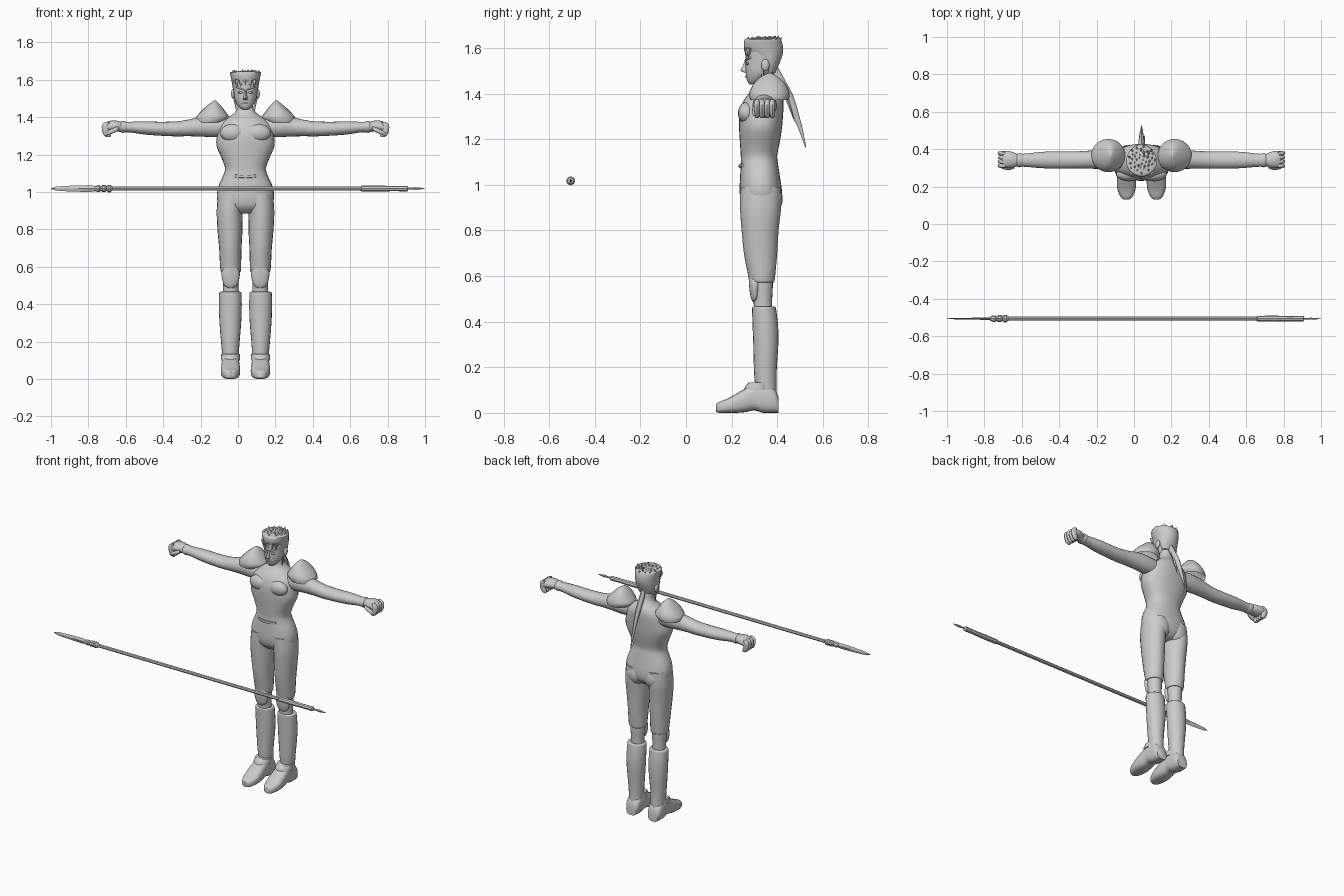
import bpy, bmesh, math, random
from mathutils import Vector, Matrix

random.seed(4)
CX = 0.04                       # centre line of the figure
grey = bpy.data.materials.new("plain_grey")
grey.diffuse_color = (0.6, 0.6, 0.6, 1)


def finish(name, bm, angle=45):
    bmesh.ops.recalc_face_normals(bm, faces=bm.faces)
    me = bpy.data.meshes.new(name)
    bm.to_mesh(me)
    bm.free()
    me.materials.append(grey)
    ob = bpy.data.objects.new(name, me)
    bpy.context.collection.objects.link(ob)
    bpy.ops.object.select_all(action='DESELECT')
    ob.select_set(True)
    bpy.context.view_layer.objects.active = ob
    bpy.ops.object.shade_smooth_by_angle(angle=math.radians(angle))
    return ob


def blend(rings, steps):
    """Catmull-Rom interpolation of the ring parameters."""
    out = []
    for i in range(len(rings) - 1):
        p = [rings[max(0, min(len(rings) - 1, i + k))] for k in (-1, 0, 1, 2)]
        for s in range(steps):
            t = s / steps
            out.append([0.5 * (2 * b + (c - a) * t + (2 * a - 5 * b + 4 * c - d) * t * t
                               + (3 * b - a - 3 * c + d) * t ** 3) for a, b, c, d in zip(*p)])
    return out + [list(rings[-1])]


def loft(name, axis, rings, sides=20, steps=3, power=2.0, side=1, x0=CX, caps=True, angle=45):
    """Rings are (position along axis, centre a, centre b, radius a, radius b)."""
    bm = bmesh.new()
    rows = []
    for t, a, b, ra, rb in blend(rings, steps):
        row = []
        for k in range(sides):
            w = 2 * math.pi * k / sides
            c, s = math.cos(w), math.sin(w)
            u = a + max(ra, 0.001) * math.copysign(abs(c) ** (2 / power), c)
            v = b + max(rb, 0.001) * math.copysign(abs(s) ** (2 / power), s)
            x, y, z = {'x': (t, u, v), 'y': (u, t, v), 'z': (u, v, t)}[axis]
            row.append(bm.verts.new((x0 + side * x, y, z)))
        rows.append(row)
    for r, q in zip(rows, rows[1:]):
        for k in range(sides):
            j = (k + 1) % sides
            bm.faces.new((r[k], r[j], q[j], q[k]))
    if caps:
        bm.faces.new(rows[0])
        bm.faces.new(rows[-1])
    return finish(name, bm, angle)


def ball(name, loc, size):
    bm = bmesh.new()
    bmesh.ops.create_uvsphere(bm, u_segments=18, v_segments=12, radius=1)
    bm.transform(Matrix.Translation((CX + loc[0], loc[1], loc[2])) @ Matrix.Diagonal((*size, 1)))
    return finish(name, bm)


def spikes(name, items):
    """Pointed tufts: (base, tip, radius)."""
    bm = bmesh.new()
    for base, tip, r in items:
        base, tip = Vector(base), Vector(tip)
        d = tip - base
        m = Matrix.Translation((base + tip) / 2 + Vector((CX, 0, 0))) @ d.to_track_quat('Z', 'Y').to_matrix().to_4x4()
        bmesh.ops.create_cone(bm, segments=5, radius1=r, radius2=0, depth=d.length, cap_ends=True, matrix=m)
    return finish(name, bm, 30)


# Torso with neck
loft("torso", 'z', [
    (.885, 0, .33, .075, .05), (.92, 0, .33, .135, .085), (.97, 0, .328, .153, .093),
    (1.03, 0, .325, .145, .088), (1.09, 0, .322, .118, .082), (1.13, 0, .32, .110, .080),
    (1.19, 0, .324, .132, .088), (1.25, 0, .327, .156, .094), (1.31, 0, .33, .150, .096),
    (1.36, 0, .338, .135, .090), (1.395, 0, .346, .098, .076), (1.42, 0, .350, .062, .056),
    (1.45, 0, .347, .043, .043), (1.50, 0, .342, .041, .042)], sides=28, power=2.3)
loft("belt_buckle", 'x', [(-.065, .249, 1.087, .006, .007), (-.03, .239, 1.083, .007, .008),
                          (.03, .239, 1.083, .007, .008), (.065, .249, 1.087, .006, .007)], 8, 2, 4)

for s, tag in ((1, "left"), (-1, "right")):
    # Chest, seat and legs
    ball(tag + "_chest_muscle", (s * .068, .266, 1.315), (.068, .038, .048))
    ball(tag + "_buttock", (s * .065, .372, .94), (.066, .052, .07))
    loft(tag + "_trouser_leg", 'z', [
        (.572, .079, .334, .046, .047), (.578, .079, .333, .054, .055), (.62, .080, .331, .057, .062),
        (.70, .081, .327, .060, .073), (.80, .083, .325, .067, .081), (.90, .085, .327, .069, .090),
        (.99, .072, .328, .075, .090)], side=s, steps=4)
    loft(tag + "_knee", 'z', [(.44, .079, .338, .042, .04), (.5, .079, .337, .041, .041),
                              (.56, .079, .335, .045, .046), (.60, .079, .334, .045, .046)], side=s)
    # Knee guard and boot
    loft(tag + "_knee_guard", 'z', [(.485, .079, .300, .008, .006), (.50, .079, .302, .034, .016),
                                    (.535, .079, .302, .046, .023), (.575, .079, .302, .048, .026),
                                    (.60, .079, .292, .026, .017), (.612, .079, .287, .004, .006)], side=s)
    loft(tag + "_boot_shaft", 'z', [
        (.04, .080, .356, .040, .044), (.12, .080, .350, .044, .047), (.19, .081, .348, .049, .050),
        (.30, .081, .350, .058, .055), (.38, .081, .348, .061, .056), (.45, .081, .343, .060, .053),
        (.465, .081, .342, .056, .05), (.466, .081, .341, .04, .04)], side=s, steps=4)
    loft(tag + "_foot", 'y', [
        (.131, .080, .022, .014, .016), (.145, .080, .024, .032, .024), (.18, .080, .031, .047, .031),
        (.22, .080, .042, .052, .042), (.265, .080, .057, .050, .053), (.30, .080, .071, .047, .060),
        (.34, .080, .066, .047, .066), (.385, .080, .055, .045, .055), (.405, .080, .036, .036, .036)],
        side=s, power=2.8)
    loft(tag + "_instep_strap", 'z', [(.10, .08, .315, .051, .060), (.118, .08, .317, .051, .058),
                                      (.134, .08, .327, .049, .050)], side=s, steps=1)
    # Arm, cuff and fist
    loft(tag + "_arm", 'x', [
        (.09, .345, 1.345, .05, .052), (.17, .345, 1.348, .054, .055), (.24, .345, 1.348, .050, .052),
        (.31, .343, 1.342, .047, .044), (.37, .342, 1.337, .046, .040), (.46, .342, 1.338, .046, .037),
        (.54, .342, 1.342, .043, .035), (.61, .341, 1.346, .036, .029), (.68, .341, 1.348, .032, .026)], side=s)
    loft(tag + "_cuff", 'x', [(.635, .341, 1.347, .034, .028), (.655, .341, 1.348, .038, .032),
                              (.665, .341, 1.348, .034, .029)], side=s, steps=2)
    loft(tag + "_palm", 'x', [(.66, .341, 1.350, .030, .025), (.69, .343, 1.352, .042, .029),
                              (.72, .345, 1.350, .046, .031), (.745, .345, 1.346, .044, .026),
                              (.755, .345, 1.342, .036, .018)], side=s)
    for i in range(4):
        y = .311 + i * .0225
        loft(f"{tag}_finger_{i + 1}", 'z', [(1.293, .733, y, .010, .006), (1.302, .738, y, .018, .011),
             (1.33, .748, y, .020, .0125), (1.36, .748, y, .018, .0125), (1.374, .738, y, .010, .008)],
             10, 2, side=s)
    loft(tag + "_thumb", 'x', [(.68, .306, 1.34, .008, .010), (.70, .302, 1.33, .012, .014),
                               (.735, .302, 1.315, .011, .012), (.755, .308, 1.308, .006, .007)], 10, 2, side=s)
    # Flared shoulder guard
    pad = loft(tag + "_shoulder_guard", 'z', [
        (1.372, .188, .366, .080, .084), (1.395, .177, .366, .090, .089), (1.42, .174, .366, .074, .083),
        (1.45, .170, .366, .048, .064), (1.475, .166, .366, .022, .036), (1.49, .164, .366, .003, .006)],
        side=s, sides=24)
    bm = bmesh.new()
    bm.from_mesh(pad.data)
    low = min(bm.faces, key=lambda f: f.calc_center_median().z)
    bmesh.ops.delete(bm, geom=[low], context='FACES_ONLY')
    bm.to_mesh(pad.data)
    bm.free()
    # Ear, eye, brow and side lock
    ball(tag + "_ear", (s * .066, .348, 1.525), (.011, .018, .026))
    ball(tag + "_eye", (s * .025, .270, 1.532), (.015, .008, .006))
    loft(tag + "_brow", 'x', [(.008, .262, 1.545, .005, .004), (.03, .267, 1.552, .006, .005),
                              (.05, .285, 1.558, .004, .003)], 6, 2, side=s)
    spikes(tag + "_side_lock", [((s * .057, .335, 1.50), (s * .046, .338, 1.415), .008)])

# Head and face
loft("head", 'z', [
    (1.440, 0, .293, .014, .012), (1.452, 0, .300, .031, .030), (1.475, 0, .314, .048, .050),
    (1.505, 0, .328, .060, .067), (1.545, 0, .338, .065, .077), (1.585, 0, .342, .070, .082),
    (1.62, 0, .340, .070, .080)], sides=24)
loft("nose", 'z', [(1.492, 0, .263, .012, .006), (1.502, 0, .256, .012, .017), (1.52, 0, .260, .008, .012),
                   (1.545, 0, .264, .006, .006)], 8, 2)
loft("mouth", 'x', [(-.02, .272, 1.474, .003, .002), (0, .264, 1.475, .005, .004),
                    (.02, .272, 1.474, .003, .002)], 6, 2)

# Flat-topped hair with upright tufts, forehead tufts and tail
loft("hair", 'z', [
    (1.49, 0, .368, .044, .024), (1.52, 0, .368, .060, .036), (1.555, 0, .358, .068, .062),
    (1.59, 0, .343, .074, .085), (1.62, 0, .338, .080, .086), (1.638, 0, .336, .083, .080),
    (1.643, 0, .337, .070, .068)], sides=18, steps=2)
tufts = []
for i in range(38):
    a, r = i * 2.4, math.sqrt((i + .5) / 38)
    x, y = .072 * r * math.cos(a), .337 + .070 * r * math.sin(a)
    tufts.append(((x, y, 1.628), (x * 1.08, y + .012 + random.uniform(-.008, .012),
                                   1.650 + random.uniform(-.004, .007)), .015))
for x in (-.05, -.025, 0, .025, .05):
    y = .267 + 4 * x * x
    tufts.append(((x, y, 1.60), (x * .9, y - .004, 1.555), .014))
spikes("hair_tufts", tufts)
loft("hair_tail", 'z', [
    (1.165, 0, .525, .002, .002), (1.23, 0, .507, .006, .008), (1.30, 0, .484, .010, .014),
    (1.39, 0, .450, .015, .021), (1.46, 0, .412, .016, .022), (1.53, 0, .38, .012, .016)], 8, 2)
spikes("hair_tail_strand", [((.006, .42, 1.45), (.02, .478, 1.27), .014)])

# Spear lying across in front: turned shaft, flat blade and tail spike
SY, SZ = -.506, 1.018
loft("spear_shaft", 'x', [(x, SY, SZ, r, r) for x, r in (
    (-.70, .011), (.655, .011), (.66, .015), (.75, .016), (.83, .014), (.905, .015), (.91, .006))],
    8, 1, x0=0, angle=35)
loft("spear_collar", 'x', [(x, SY, SZ, r, r) for x, r in (
    (-.77, .010), (-.755, .017), (-.742, .018), (-.735, .011), (-.725, .019), (-.71, .019),
    (-.703, .012), (-.695, .020), (-.682, .020), (-.672, .011))], 8, 1, x0=0, angle=35)
loft("spear_blade", 'x', [(x, SY, SZ, a, b) for x, a, b in (
    (-1, .001, .002), (-.975, .003, .010), (-.93, .004, .014), (-.85, .005, .017),
    (-.79, .007, .018), (-.75, .008, .012))], 4, 1, x0=0, angle=20)
loft("spear_tail_spike", 'x', [(x, SY, SZ, a, b) for x, a, b in (
    (.905, .005, .006), (.93, .004, .005), (.945, .005, .009), (.97, .004, .007), (1, .001, .001))],
    6, 1, x0=0, angle=20)
